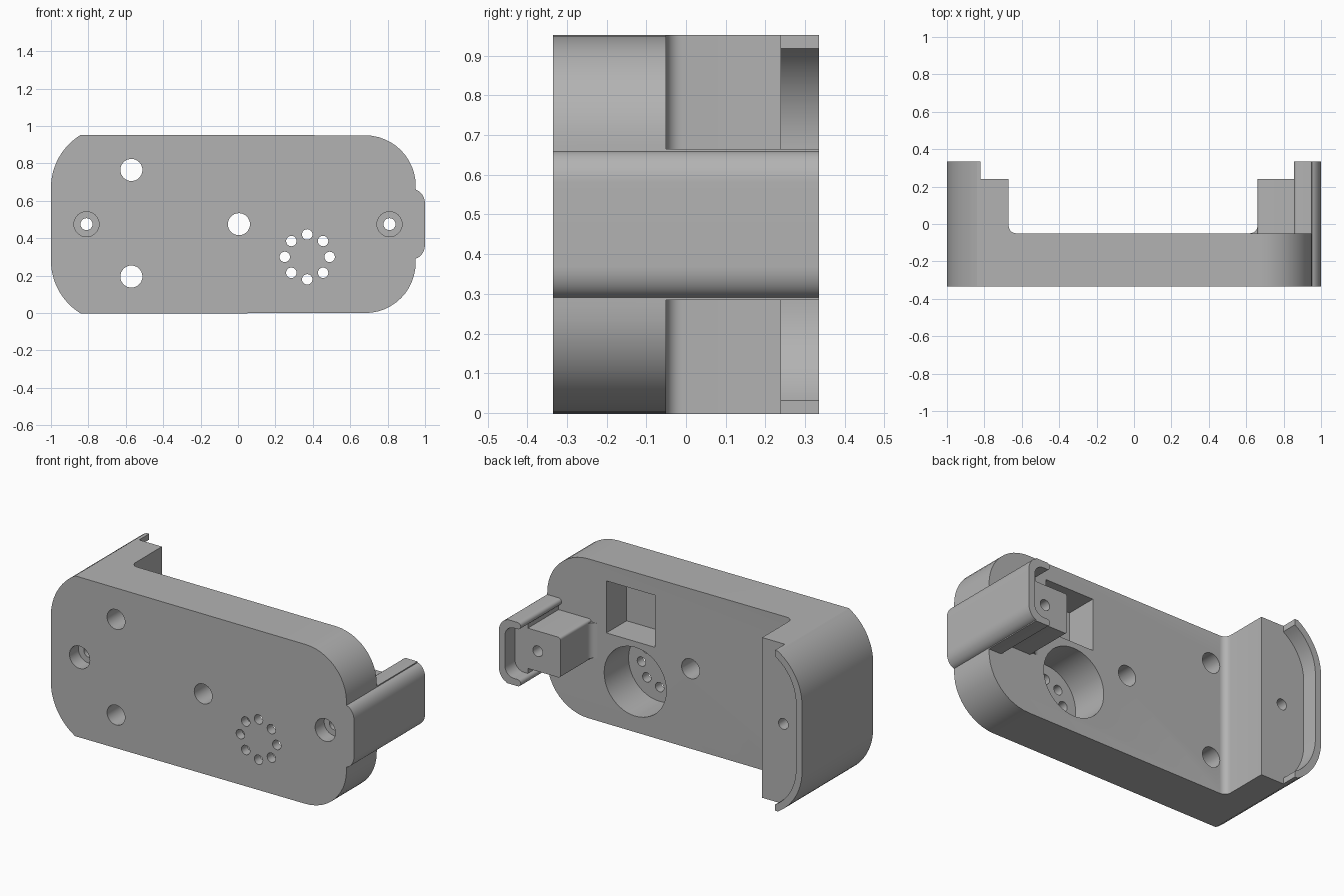
import bpy, bmesh, math

cube = bpy.data.objects.get("Cube")
if cube:
    bpy.data.objects.remove(cube, do_unlink=True)

FRONT, PLATE, LEDGE, BACK = -0.335, -0.05, 0.24, 0.335
HEIGHT, MID = 0.95, 0.475

grey = bpy.data.materials.new("plain grey")
grey.use_nodes = True
grey.diffuse_color = (0.45, 0.45, 0.45, 1)
grey.node_tree.nodes["Principled BSDF"].inputs["Base Color"].default_value = (0.45, 0.45, 0.45, 1)


def arc(cx, cz, rx, rz, start, end, n=12):
    """Points on an elliptical arc, angles in degrees."""
    angles = [math.radians(start + (end - start) * i / n) for i in range(n + 1)]
    return [(cx + rx * math.cos(a), cz + rz * math.sin(a)) for a in angles]


def mirror(upper):
    """Complete a symmetric outline from its upper half."""
    return upper + [(x, 2 * MID - z) for x, z in reversed(upper)]


def prism(bm, outline, y0, y1):
    """Extrude an x-z outline along y."""
    front = [bm.verts.new((x, y0, z)) for x, z in outline]
    back = [bm.verts.new((x, y1, z)) for x, z in outline]
    n = len(outline)
    bm.faces.new(front)
    bm.faces.new(back[::-1])
    for i in range(n):
        j = (i + 1) % n
        bm.faces.new((front[j], front[i], back[i], back[j]))


def cylinder(bm, x, z, r, y0, y1, n=32):
    prism(bm, arc(x, z, r, r, 0, 360, n)[:-1], y0, y1)


def make(name, bm):
    bmesh.ops.recalc_face_normals(bm, faces=bm.faces[:])
    mesh = bpy.data.meshes.new(name)
    bm.to_mesh(mesh)
    bm.free()
    obj = bpy.data.objects.new(name, mesh)
    bpy.context.collection.objects.link(obj)
    return obj


# Full-depth outline: clipped round left end, round right end with a bump
clip = math.degrees(math.acos(-0.17 / 0.33))
bm = bmesh.new()
prism(bm, mirror(arc(-0.67, 0.67, 0.33, 0.33, 180, clip)
                 + arc(0.68, 0.68, 0.27, 0.27, 90, 0)
                 + arc(0.94, 0.58, 0.06, 0.08, 80, 0)), FRONT, BACK)
body = make("mounting_bracket", bm)
body.data.materials.append(grey)

# Space behind the plate, leaving the left wall and the right post
post = (arc(0.875, 0.645, 0.02, 0.02, 90, 270, 8)
        + [(0.875, 0.595)] + arc(0.675, 0.58, 0.015, 0.015, 90, 180, 4))
bm = bmesh.new()
prism(bm, mirror([(-0.67, 1.2), (1.2, 1.2), (1.2, 0.665)] + post), PLATE, 0.6)
wall_foot = [e for e in bm.edges
             if all(abs(v.co.y - PLATE) < 1e-4 and abs(v.co.x + 0.67) < 1e-4 for v in e.verts)]
bmesh.ops.bevel(bm, geom=wall_foot, offset=0.04, segments=6, profile=0.5, affect='EDGES')
back_space = make("back_space_cutter", bm)

# Recesses: rims, square pocket, round pocket and screw counterbores
bm = bmesh.new()
rim_end = math.degrees(math.acos(-0.15 / 0.29))
prism(bm, mirror([(-0.5, 1.2), (-0.82, 1.2)]
                 + arc(-0.67, 0.67, 0.29, 0.29, rim_end, 180)), LEDGE, 0.6)
prism(bm, mirror([(0.5, 0.625)] + arc(0.9, 0.565, 0.06, 0.06, 90, 0, 8)), LEDGE, 0.6)
prism(bm, [(0.24, 0.54), (0.56, 0.54), (0.56, 0.85), (0.24, 0.85)], -0.24, 0.1)
cylinder(bm, 0.37, 0.30, 0.205, -0.28, 0.1, 48)
for x in (-0.81, 0.81):
    cylinder(bm, x, MID, 0.067, -0.5, -0.25)
recesses = make("recess_cutter", bm)

# Through holes: screws, three plain holes and the ring of sound holes
bm = bmesh.new()
for x in (-0.81, 0.81):
    cylinder(bm, x, MID, 0.032, -0.6, 0.6, 24)
for x, z in ((0.005, MID), (-0.57, 0.765), (-0.57, 0.195)):
    cylinder(bm, x, z, 0.059, -0.6, 0.2)
for x, z in arc(0.37, 0.30, 0.12, 0.12, 0, 360, 8)[:-1]:
    cylinder(bm, x, z, 0.028, -0.6, 0.0, 24)
holes = make("hole_cutter", bm)

# Cut everything out of the body
bpy.context.view_layer.objects.active = body
for cutter in (back_space, recesses, holes):
    cutter.hide_render = True
    cut = body.modifiers.new(cutter.name, 'BOOLEAN')
    cut.operation, cut.solver, cut.object = 'DIFFERENCE', 'EXACT', cutter
    bpy.ops.object.modifier_apply(modifier=cut.name)
    bpy.data.objects.remove(cutter, do_unlink=True)

# Soft curve where the post meets the plate
bm = bmesh.new()
lo, hi = 0.37, 0.58
foot = [(0.68, -0.07), (0.62, -0.07)] + arc(0.62, -0.01, 0.04, 0.04, 270, 360, 6) + [(0.68, -0.01)]
low = [bm.verts.new((x, y, lo)) for x, y in foot]
face = bm.faces.new(low)
top = bmesh.ops.extrude_face_region(bm, geom=[face])["geom"]
bmesh.ops.translate(bm, vec=(0, 0, hi - lo), verts=[g for g in top if isinstance(g, bmesh.types.BMVert)])
fillet = make("post_fillet", bm)
fillet.data.materials.append(grey)

for obj in (body, fillet):
    bpy.ops.object.select_all(action='DESELECT')
    obj.select_set(True)
    bpy.context.view_layer.objects.active = obj
    bpy.ops.object.shade_smooth_by_angle(angle=math.radians(25))
